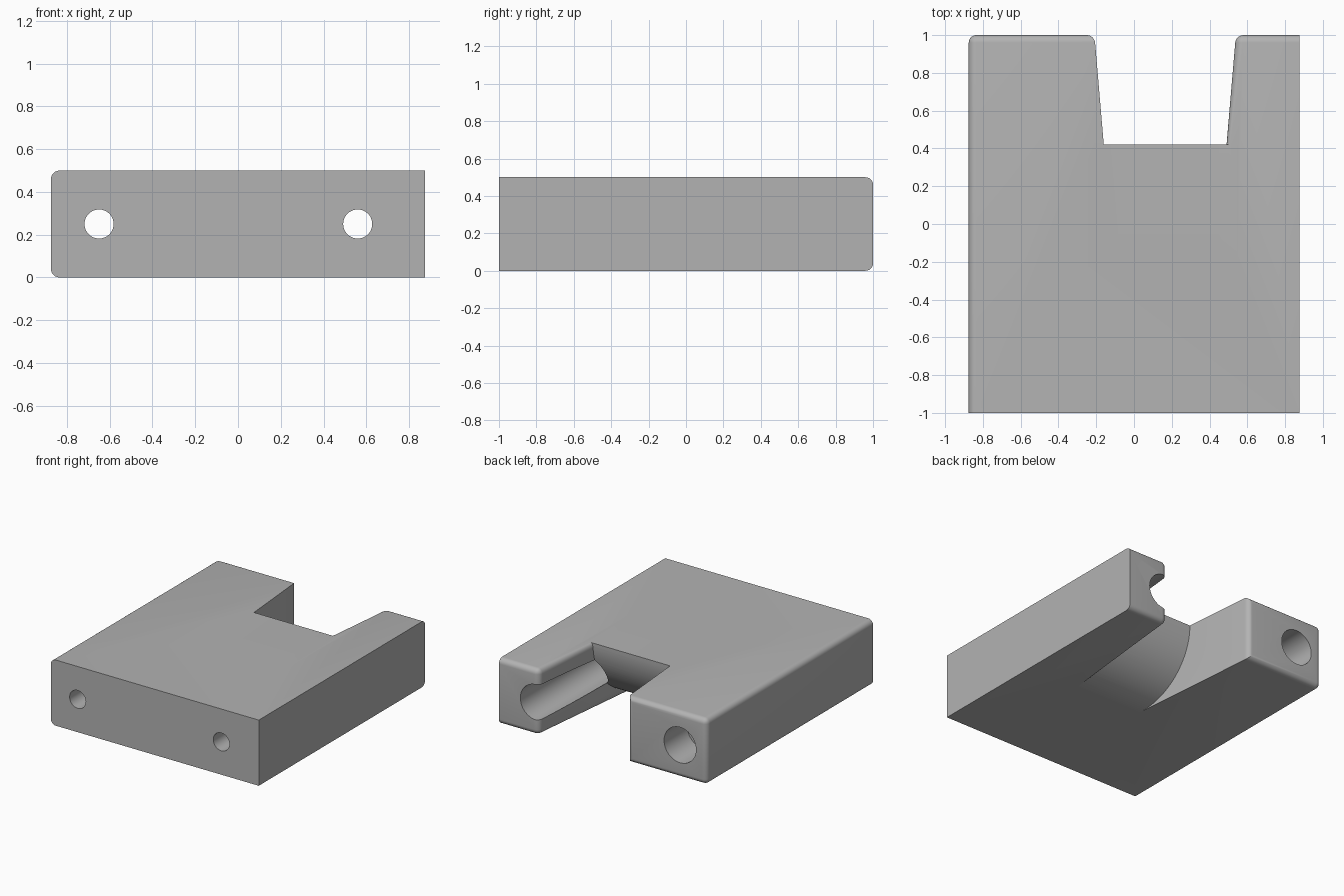
import bpy
import bmesh
import math
from mathutils import Matrix

cube = bpy.data.objects.get("Cube")
if cube:
    bpy.data.objects.remove(cube, do_unlink=True)

HX, HY, H = 0.875, 1.0, 0.5      # half width, half depth, height
NOTCH_TOP, RADIUS = 0.42, 0.5    # top lip of the slot and its rounded nose
ROOT = NOTCH_TOP - RADIUS        # where the nose meets the underside
FILLET, TAPER = 0.04, 0.085

grey = bpy.data.materials.new("plain grey")
grey.use_nodes = True
colour = (0.45, 0.45, 0.45, 1)
grey.diffuse_color = colour
grey.node_tree.nodes["Principled BSDF"].inputs["Base Color"].default_value = colour


def finish(bm, name):
    bmesh.ops.recalc_face_normals(bm, faces=bm.faces)
    mesh = bpy.data.meshes.new(name)
    bm.to_mesh(mesh)
    bm.free()
    mesh.materials.append(grey)
    obj = bpy.data.objects.new(name, mesh)
    bpy.context.collection.objects.link(obj)
    return obj


def prism(points, offset):
    bm = bmesh.new()
    face = bm.faces.new([bm.verts.new(p) for p in points])
    new = bmesh.ops.extrude_face_region(bm, geom=[face])["geom"]
    bmesh.ops.translate(bm, vec=offset, verts=[v for v in new if isinstance(v, bmesh.types.BMVert)])
    return bm


def combine(target, tool, operation):
    mod = target.modifiers.new("combine", "BOOLEAN")
    mod.object, mod.operation, mod.solver = tool, operation, "EXACT"
    bpy.ops.object.select_all(action="DESELECT")
    bpy.context.view_layer.objects.active = target
    target.select_set(True)
    bpy.ops.object.modifier_apply(modifier=mod.name)
    bpy.data.objects.remove(tool, do_unlink=True)


def wall(side, y):
    # Tapered slot walls, wider toward the back
    x = -0.16 if side < 0 else 0.49
    return x + side * TAPER * (y - NOTCH_TOP)


# Block with a deep slot between two prongs
outline = [(-HX, -HY), (HX, -HY), (HX, HY), (wall(1, HY), HY), (wall(1, ROOT), ROOT),
           (wall(-1, ROOT), ROOT), (wall(-1, HY), HY), (-HX, HY)]
bm = prism([(x, y, 0) for x, y in outline], (0, 0, H))


def rounded(edge):
    a, b = (v.co for v in edge.verts)
    vertical = abs(a.z - b.z) > 0.1
    if min(a.y, b.y) > HY - 0.01:
        return not (vertical and a.x > HX - 0.01)
    if vertical:
        return False
    on_right_side = max(a.x, b.x) < -HX + 0.01
    on_slot_wall = all(abs(p.x - wall(1, p.y)) < 0.001 for p in (a, b))
    return on_right_side or on_slot_wall


bmesh.ops.bevel(bm, geom=[e for e in bm.edges if rounded(e)], offset=FILLET,
                offset_type="OFFSET", segments=6, profile=0.5, affect="EDGES")
body = finish(bm, "slotted_block")

# Convex nose at the inner end of the slot
steps = 32
profile = [(ROOT - 0.1, H), (ROOT - 0.1, 0)]
for i in range(steps + 1):
    a = math.pi / 2 * i / steps
    profile.append((ROOT + RADIUS * math.sin(a), H - RADIUS * math.cos(a)))
left, right = wall(-1, NOTCH_TOP) - 0.05, wall(1, NOTCH_TOP) + 0.06
nose = finish(prism([(left, y, z) for y, z in profile], (right - left, 0, 0)), "slot_nose")
combine(body, nose, "UNION")


# Bolt holes, with wider bores entering from the back
def drill(x, radius, y0, y1):
    bm = bmesh.new()
    bmesh.ops.create_cone(bm, cap_ends=True, segments=48, radius1=radius, radius2=radius, depth=y1 - y0,
                          matrix=Matrix.Translation((x, (y0 + y1) / 2, H / 2)) @ Matrix.Rotation(math.pi / 2, 4, "X"))
    combine(body, finish(bm, "drill"), "DIFFERENCE")


for x, bore_end in ((-0.65, 0.72), (0.56, -0.3)):
    drill(x, 0.068, -1.1, 1.1)
    drill(x, 0.135, bore_end, 1.1)

bpy.ops.object.shade_smooth_by_angle(angle=math.radians(30))
